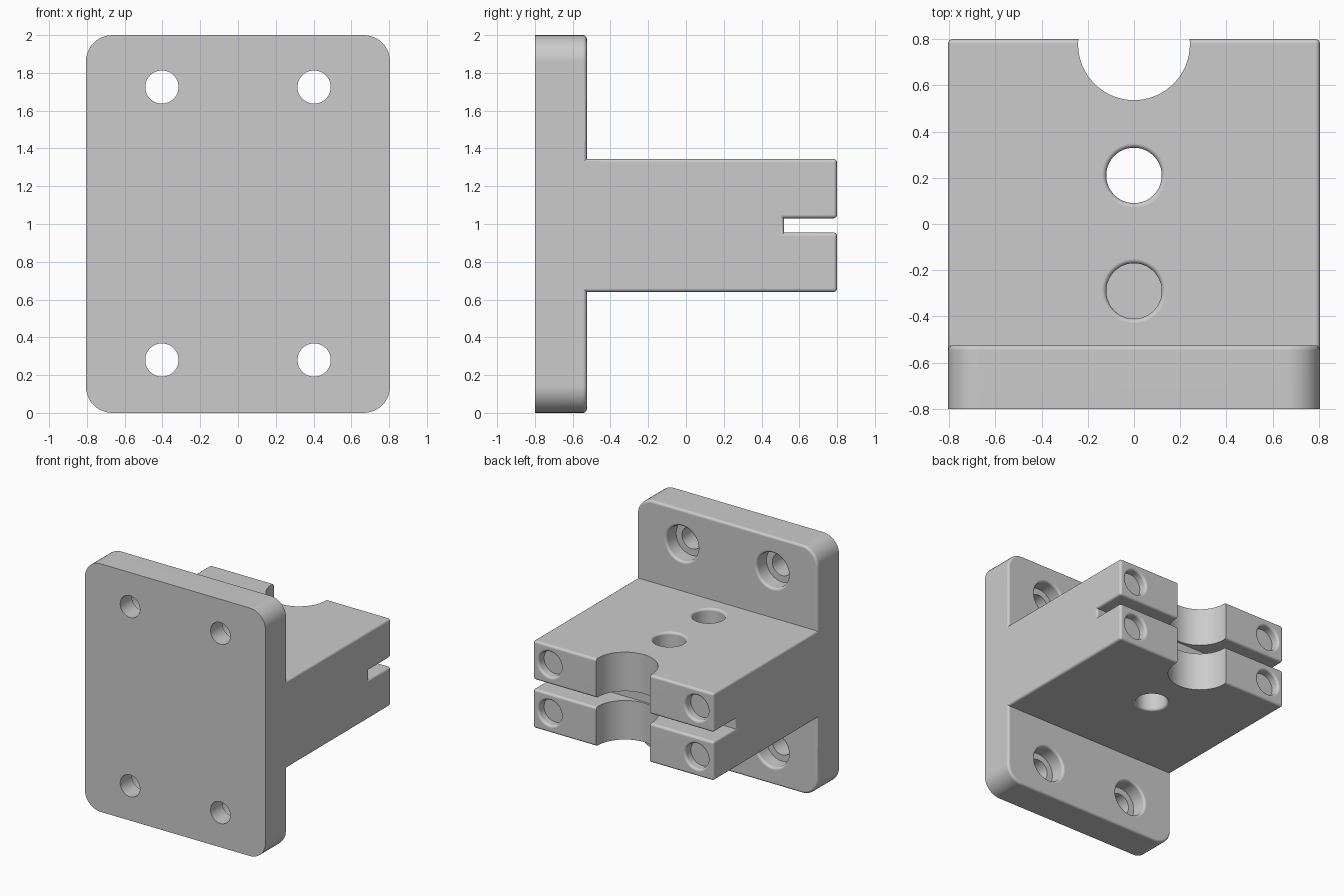
import bpy, bmesh, math
from mathutils import Matrix, Vector

cube = bpy.data.objects.get("Cube")
if cube:
    bpy.data.objects.remove(cube, do_unlink=True)

HALF_W, FRONT, PLATE_BACK, TIP = 0.805, -0.8, -0.525, 0.8
ARM_LOW, ARM_HIGH, ROUND = 0.64, 1.345, 0.02

grey = bpy.data.materials.new("light grey")
grey.use_nodes = True
colour = (0.6, 0.6, 0.6, 1)
grey.diffuse_color = colour
grey.node_tree.nodes["Principled BSDF"].inputs["Base Color"].default_value = colour


def make_object(name, bm):
    bmesh.ops.recalc_face_normals(bm, faces=bm.faces)
    mesh = bpy.data.meshes.new(name)
    bm.to_mesh(mesh)
    bm.free()
    mesh.materials.append(grey)
    obj = bpy.data.objects.new(name, mesh)
    bpy.context.collection.objects.link(obj)
    return obj


def prism(points, offset):
    """Extrude a closed outline into a solid."""
    bm = bmesh.new()
    face = bm.faces.new([bm.verts.new(p) for p in points])
    new = bmesh.ops.extrude_face_region(bm, geom=[face])["geom"]
    bmesh.ops.translate(bm, vec=offset, verts=[v for v in new if isinstance(v, bmesh.types.BMVert)])
    bmesh.ops.recalc_face_normals(bm, faces=bm.faces)
    return bm


def bevel(bm, edges, size, segments):
    bmesh.ops.bevel(bm, geom=edges, offset=size, segments=segments, profile=0.5, affect='EDGES')


def rim(radius, top, down=-1):
    """Rings of a rounded hole mouth, from outside the surface to its neck."""
    rings = [(radius + ROUND, top - down * 0.1)]
    for i in range(5):
        a = i * math.pi / 8
        rings.append((radius + ROUND * (1 - math.sin(a)), top + down * ROUND * (1 - math.cos(a))))
    return rings


def lathe(bm, rings, centre, along_y=False, sides=48):
    """Turn rings of (radius, height) into a closed solid along z or y."""
    turn = Matrix.Rotation(-math.pi / 2, 3, 'X') if along_y else Matrix.Identity(3)
    loops = []
    for r, h in rings:
        loops.append([bm.verts.new(Vector(centre) + turn @ Vector(
            (r * math.cos(math.tau * i / sides), r * math.sin(math.tau * i / sides), h)))
            for i in range(sides)])
    for a, b in zip(loops, loops[1:]):
        for i in range(sides):
            j = (i + 1) % sides
            bm.faces.new((a[i], a[j], b[j], b[i]))
    bm.faces.new(loops[0])
    bm.faces.new(loops[-1])


def boolean(target, tool, operation):
    mod = target.modifiers.new(tool.name, 'BOOLEAN')
    mod.operation, mod.solver, mod.object = operation, 'EXACT', tool
    bpy.context.view_layer.objects.active = target
    bpy.ops.object.modifier_apply(modifier=mod.name)
    bpy.data.objects.remove(tool, do_unlink=True)


# Mounting plate: rounded corners, softened back rim
bm = prism([(-HALF_W, FRONT, 0), (HALF_W, FRONT, 0), (HALF_W, FRONT, 2), (-HALF_W, FRONT, 2)],
           (0, PLATE_BACK - FRONT, 0))
bevel(bm, [e for e in bm.edges if abs(e.verts[0].co.y - e.verts[1].co.y) > 0.1], 0.14, 10)
bevel(bm, [e for e in bm.edges if all(v.co.y > PLATE_BACK - 0.001 for v in e.verts)], ROUND, 4)
bracket = make_object("mounting_bracket", bm)

# Arm: slotted side profile with softened edges
root, slot_y, slot_low, slot_high = -0.6, 0.52, 0.955, 1.03
profile = [(root, ARM_LOW), (TIP, ARM_LOW), (TIP, slot_low), (slot_y, slot_low),
           (slot_y, slot_high), (TIP, slot_high), (TIP, ARM_HIGH), (root, ARM_HIGH)]
bm = prism([(-HALF_W, y, z) for y, z in profile], (2 * HALF_W, 0, 0))
soft = []
for e in bm.edges:
    ys = [v.co.y for v in e.verts]
    lengthwise = abs(e.verts[0].co.x - e.verts[1].co.x) > 0.1
    if max(ys) > root + 0.01 and not (lengthwise and max(ys) < TIP - 0.01):
        soft.append(e)
bevel(bm, soft, ROUND, 4)
boolean(bracket, make_object("arm", bm), 'UNION')

# Half-round notch in the arm tip
bm = bmesh.new()
lathe(bm, [(0.242, 0.4), (0.242, 1.6)], (0, 0.778, 0), sides=64)
boolean(bracket, make_object("notch_cutter", bm), 'DIFFERENCE')

# Holes: one through and one blind in the arm, tip pockets, counterbored screw holes
bm = bmesh.new()
lathe(bm, rim(0.12, ARM_HIGH) + rim(0.12, ARM_LOW, 1)[::-1], (0, 0.21, 0))
lathe(bm, rim(0.12, ARM_HIGH) + [(0.12, 1.0)], (0, -0.29, 0))
for side in (-1, 1):
    for z in (0.8, 1.19):
        lathe(bm, rim(0.1, TIP) + [(0.1, TIP - 0.07)], (side * 0.655, 0, z), True)
    for z in (0.28, 1.725):
        lathe(bm, rim(0.14, PLATE_BACK) + [(0.14, -0.65), (0.088, -0.65), (0.088, -0.9)],
              (side * 0.403, 0, z), True)
boolean(bracket, make_object("hole_cutter", bm), 'DIFFERENCE')

# Smooth rounds, crisp edges, flat large faces
bpy.ops.object.select_all(action='DESELECT')
bracket.select_set(True)
bpy.context.view_layer.objects.active = bracket
bpy.ops.object.shade_smooth_by_angle(angle=math.radians(30))
flat = bracket.modifiers.new("flat_faces", 'WEIGHTED_NORMAL')
flat.keep_sharp = True
